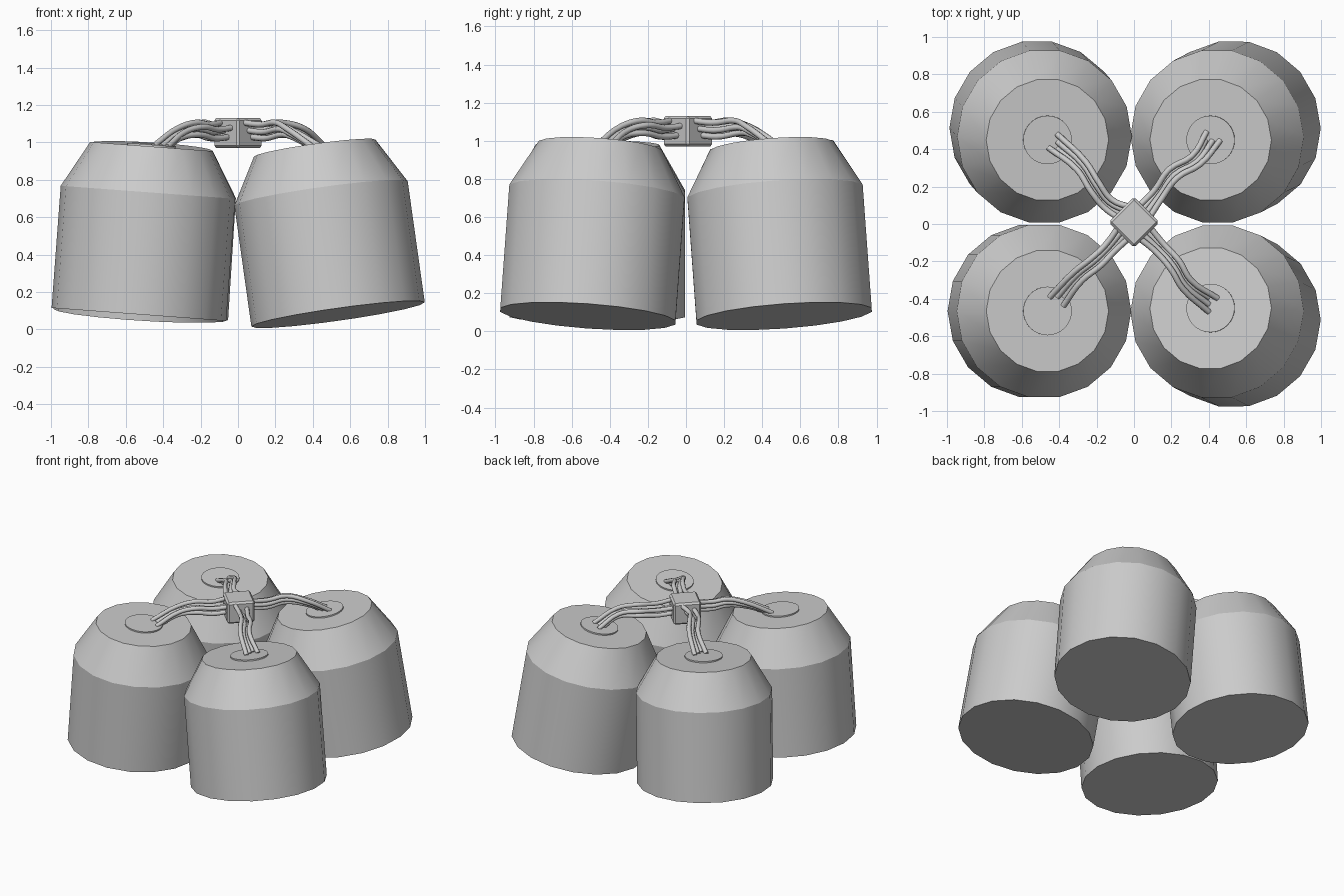
import bpy, math
from mathutils import Vector

if "Cube" in bpy.data.objects:
    bpy.data.objects.remove(bpy.data.objects["Cube"])

R, R_TOP, SHOULDER, HEIGHT = 0.468, 0.328, 0.655, 0.90


def lathe(name, profile, sides, base, axis):
    """Closed solid of revolution standing at base along axis."""
    verts, faces = [], []
    for r, z in profile:
        for i in range(sides):
            a = 2 * math.pi * i / sides
            verts.append((r * math.cos(a), r * math.sin(a), z))
    for k in range(len(profile) - 1):
        for i in range(sides):
            j = (i + 1) % sides
            a, b = k * sides, (k + 1) * sides
            faces.append((a + i, a + j, b + j, b + i))
    last = (len(profile) - 1) * sides
    faces.append(tuple(reversed(range(sides))))
    faces.append(tuple(range(last, last + sides)))
    me = bpy.data.meshes.new(name)
    me.from_pydata(verts, [], faces)
    ob = bpy.data.objects.new(name, me)
    bpy.context.collection.objects.link(ob)
    # tilt without twisting about the axis
    ob.rotation_mode = 'QUATERNION'
    ob.rotation_quaternion = Vector((0, 0, 1)).rotation_difference(axis)
    ob.location = base
    bpy.ops.object.select_all(action='DESELECT')
    ob.select_set(True)
    bpy.context.view_layer.objects.active = ob
    bpy.ops.object.shade_smooth_by_angle(angle=math.radians(25))
    return ob


def cable(name, points, radius=0.016):
    """Round strand along a rounded polyline."""
    cu = bpy.data.curves.new(name, 'CURVE')
    cu.dimensions = '3D'
    cu.bevel_depth = radius
    cu.bevel_resolution = 2
    cu.resolution_u = 4
    cu.use_fill_caps = True
    sp = cu.splines.new('BEZIER')
    sp.bezier_points.add(len(points) - 1)
    for bp, p in zip(sp.bezier_points, points):
        bp.co = p
        bp.handle_left_type = bp.handle_right_type = 'AUTO'
    ob = bpy.data.objects.new(name, cu)
    bpy.context.collection.objects.link(ob)


# name, bottom centre, top centre (xy), bundle waypoints (xy)
tanks = [
    ("back_right", (0.535, 0.515), (0.41, 0.45), [(0.13, 0.16), (0.21, 0.27), (0.33, 0.34)], (0.41, 0.455)),
    ("front_right", (0.535, -0.515), (0.41, -0.45), [(0.14, -0.13), (0.22, -0.22), (0.28, -0.32)], (0.41, -0.42)),
    ("back_left", (-0.52, 0.515), (-0.463, 0.45), [(-0.14, 0.11), (-0.21, 0.20), (-0.28, 0.31)], (-0.42, 0.43)),
    ("front_left", (-0.53, -0.465), (-0.463, -0.465), [(-0.13, -0.13), (-0.2, -0.20), (-0.30, -0.28)], (-0.40, -0.40)),
]
# strand layout: side offset and height offset inside a bundle
strands = [(-0.042, 0.042), (-0.014, 0.0), (0.014, -0.035), (0.042, 0.015)]
hub_c = Vector((0, 0.01))

for name, bot, top, way, end in tanks:
    d = Vector((top[0] - bot[0], top[1] - bot[1]))
    axis = Vector((d.x, d.y, math.sqrt(HEIGHT ** 2 - d.length_squared))).normalized()
    base = Vector((bot[0], bot[1], 0.08))
    # barrel with sloped shoulder
    lathe(name + "_tank", [(R, 0), (R, SHOULDER), (R_TOP, HEIGHT)], 18, base, axis)
    # round cap on the lid
    lathe(name + "_cap", [(0.13, -0.02), (0.13, 0.01)], 32, base + axis * HEIGHT, axis)
    cap = base + axis * (HEIGHT + 0.01)

    # cable bundle from hub to cap
    out = Vector((math.copysign(1, top[0]), math.copysign(1, top[1]))).normalized()
    side = Vector((-out.y, out.x))
    path = [hub_c + out * 0.07] + [Vector(w) for w in way] + [Vector(end)]
    heights = [1.065, 1.055, 1.07, 1.05]
    spread = [1.0, 0.7, 0.75, 0.75, 1.0]
    rise = [1.0, 0.95, 0.85, 0.6]
    for n, (s, h) in enumerate(strands):
        pts = []
        for i, p in enumerate(path):
            q = p + side * s * spread[i]
            if i < 4:
                z = heights[i] + h * rise[i]
            else:
                q += out * h * 0.7
                r = q - cap.xy
                z = cap.z - (axis.x * r.x + axis.y * r.y) / axis.z - 0.005
            pts.append((q.x, q.y, z))
        cable(f"{name}_cable_{n + 1}", pts)

# central connector block
bpy.ops.mesh.primitive_cube_add(size=1, location=(0, 0.01, 1.05), rotation=(0, 0, math.pi / 4))
hub = bpy.context.object
hub.name = "connector_block"
hub.scale = (0.192, 0.192, 0.16)
bpy.ops.object.transform_apply(location=False, rotation=False, scale=True)
bev = hub.modifiers.new("bevel", 'BEVEL')
bev.width = 0.013
bev.segments = 1
